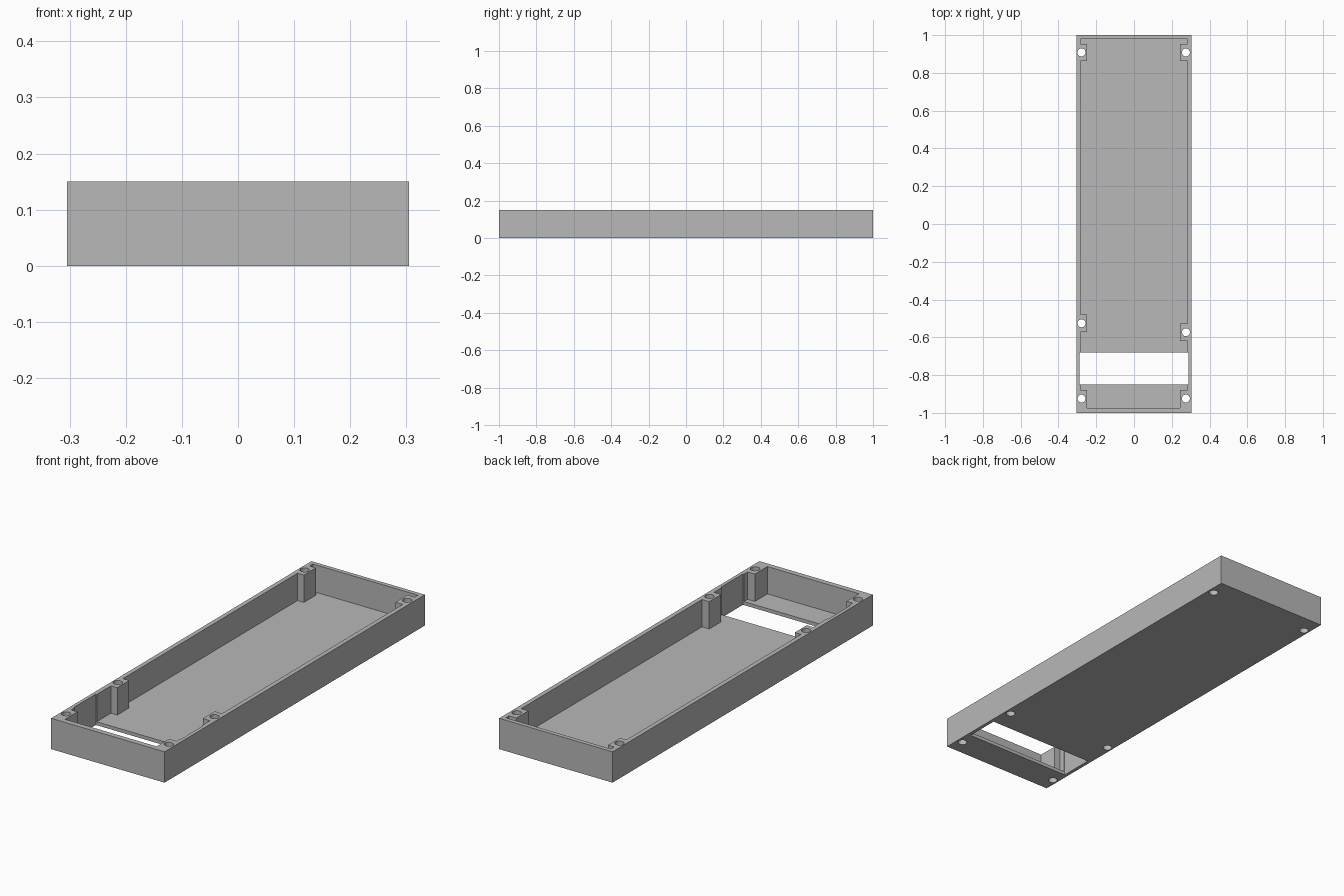
import bpy
import bmesh

if "Cube" in bpy.data.objects:
    bpy.data.objects.remove(bpy.data.objects["Cube"], do_unlink=True)

HALF_X, HALF_Y, HEIGHT, FLOOR = 0.305, 1.0, 0.15, 0.017
WALL_X, BACK_Y, FRONT_Y = 0.283, 0.979, -0.974   # inner faces of the walls
POST_HALF, HOLE_R = 0.046, 0.021

# Each side: inner face of its posts, hole position, post centres front to back
LEFT = dict(sign=1, post_x=0.244, hole_x=0.275, ys=(-0.924, -0.573, 0.908))
RIGHT = dict(sign=-1, post_x=0.249, hole_x=0.278, ys=(-0.924, -0.526, 0.908))


def prism(name, outline, z0, z1):
    """Extrude a closed outline between two heights."""
    bm = bmesh.new()
    face = bm.faces.new([bm.verts.new((x, y, z0)) for x, y in outline])
    top = bmesh.ops.extrude_face_region(bm, geom=[face])
    verts = [v for v in top["geom"] if isinstance(v, bmesh.types.BMVert)]
    bmesh.ops.translate(bm, verts=verts, vec=(0, 0, z1 - z0))
    bmesh.ops.recalc_face_normals(bm, faces=bm.faces)
    mesh = bpy.data.meshes.new(name)
    bm.to_mesh(mesh)
    bm.free()
    obj = bpy.data.objects.new(name, mesh)
    bpy.context.collection.objects.link(obj)
    return obj


def rectangle(x, y0, y1):
    return [(-x, y0), (x, y0), (x, y1), (-x, y1)]


def side_outline(sign, post_x, hole_x, ys):
    """Inner wall line, front to back, stepping around the screw posts."""
    wall, post = sign * WALL_X, sign * post_x
    points = [(post, FRONT_Y), (post, ys[0] + POST_HALF), (wall, ys[0] + POST_HALF)]
    for y in ys[1:]:
        a, b = y - POST_HALF, y + POST_HALF
        points += [(wall, a), (post, a), (post, b), (wall, b)]
    return points + [(wall, BACK_Y)]


def cut(target, cutter):
    cutter.hide_render = True
    mod = target.modifiers.new(cutter.name, "BOOLEAN")
    mod.operation = "DIFFERENCE"
    mod.solver = "EXACT"
    mod.object = cutter
    bpy.context.view_layer.objects.active = target
    bpy.ops.object.modifier_apply(modifier=mod.name)
    bpy.data.objects.remove(cutter, do_unlink=True)


# Solid block, hollowed so that walls, floor and posts remain
tray = prism("case_tray", rectangle(HALF_X, -HALF_Y, HALF_Y), 0, HEIGHT)
cavity = side_outline(**LEFT) + side_outline(**RIGHT)[::-1]
cut(tray, prism("cavity_cutter", cavity, FLOOR, HEIGHT + 0.1))

# Window through the floor, slightly grooving the side walls
cut(tray, prism("window_cutter", rectangle(0.288, -0.849, -0.681), -0.1, HEIGHT + 0.1))

# Screw holes through the posts
for side in (LEFT, RIGHT):
    for y in side["ys"]:
        bpy.ops.mesh.primitive_cylinder_add(
            vertices=32, radius=HOLE_R, depth=0.5,
            location=(side["sign"] * side["hole_x"], y, HEIGHT / 2))
        hole = bpy.context.object
        hole.name = "screw_hole_cutter"
        cut(tray, hole)

# Single grey plastic
grey = bpy.data.materials.new("grey plastic")
grey.use_nodes = True
color = (0.48, 0.48, 0.48, 1)
grey.diffuse_color = color
grey.node_tree.nodes["Principled BSDF"].inputs["Base Color"].default_value = color
tray.data.materials.clear()
tray.data.materials.append(grey)

# Smooth the hole walls, keep every edge sharp
bpy.ops.object.select_all(action="DESELECT")
tray.select_set(True)
bpy.context.view_layer.objects.active = tray
bpy.ops.object.shade_smooth_by_angle()
